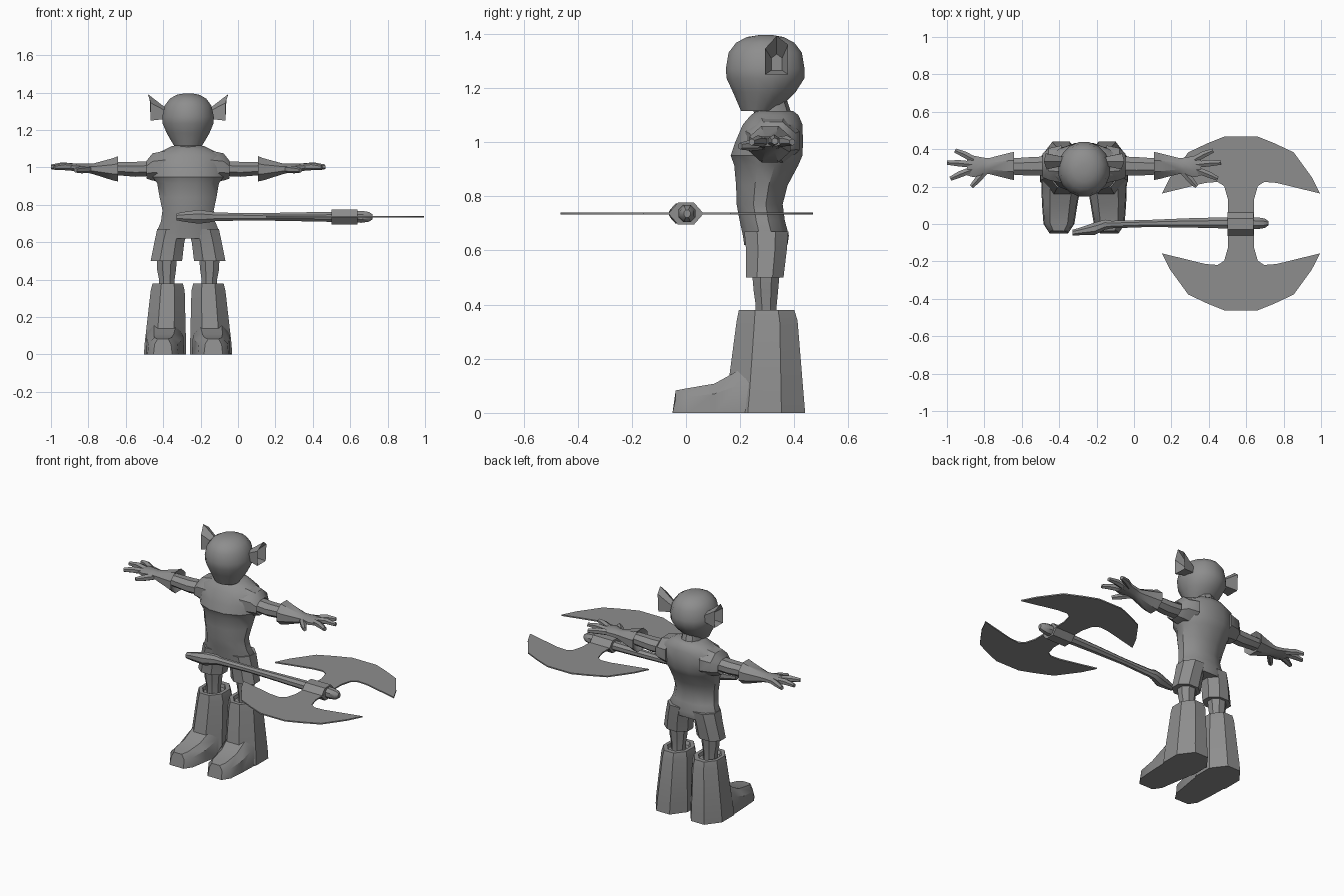
import bpy, bmesh, math
from mathutils import Vector

CX = -0.267  # centre line of the figure
grey = bpy.data.materials.new("grey")
grey.diffuse_color = (0.27, 0.27, 0.27, 1)


def finish(name, bm, cx=0.0, mirror=False, angle=35):
    bmesh.ops.recalc_face_normals(bm, faces=bm.faces[:])
    me = bpy.data.meshes.new(name)
    bm.to_mesh(me)
    bm.free()
    me.materials.append(grey)
    ob = bpy.data.objects.new(name, me)
    ob.location.x = cx
    bpy.context.collection.objects.link(ob)
    if mirror:
        ob.modifiers.new("Mirror", 'MIRROR').use_mirror_merge = False
    bpy.ops.object.select_all(action='DESELECT')
    ob.select_set(True)
    bpy.context.view_layer.objects.active = ob
    bpy.ops.object.shade_smooth_by_angle(angle=math.radians(angle))
    return ob


def loft(bm, rings):
    """Skin a list of equal-length point rings and cap both ends."""
    vs = [[bm.verts.new(p) for p in r] for r in rings]
    n = len(vs[0])
    for a, b in zip(vs, vs[1:]):
        for i in range(n):
            j = (i + 1) % n
            bm.faces.new((a[i], a[j], b[j], b[i]))
    bm.faces.new(vs[0])
    bm.faces.new(vs[-1][::-1])


def unit(n):
    """Polygon with flat sides touching the unit square."""
    k = 1 / math.cos(math.pi / n)
    return [(k * math.cos((i + .5) * 2 * math.pi / n), k * math.sin((i + .5) * 2 * math.pi / n)) for i in range(n)]


def z_rings(rows, n):
    """rows: z, x0, x1, y0, y1 extents"""
    return [[((a + b) / 2 + (b - a) / 2 * u, (c + d) / 2 + (d - c) / 2 * v, z) for u, v in unit(n)]
            for z, a, b, c, d in rows]


def x_rings(rows, n):
    """rows: x, y0, y1, z0, z1 extents"""
    return [[(x, (a + b) / 2 + (b - a) / 2 * u, (c + d) / 2 + (d - c) / 2 * v) for u, v in unit(n)]
            for x, a, b, c, d in rows]


def part(name, rings, cx=CX, mirror=False, angle=35):
    bm = bmesh.new()
    loft(bm, rings)
    return finish(name, bm, cx, mirror, angle)


# head: smooth dome narrowing to the chin
head = [(1.395, .025, .27, .32), (1.388, .062, .225, .36), (1.367, .098, .185, .40), (1.33, .125, .157, .428),
        (1.27, .138, .147, .438), (1.235, .136, .15, .437), (1.185, .115, .173, .405), (1.15, .095, .188, .37),
        (1.115, .074, .203, .33)]
part("head", z_rings([(z, -w, w, a, b) for z, w, a, b in head], 16))

# ears: flared cups
ear_in = [(.115, .31, 1.26), (.115, .31, 1.30), (.115, .335, 1.315), (.115, .36, 1.30), (.115, .36, 1.26)]
ear_out = [(.20, .292, 1.25), (.20, .292, 1.345), (.215, .335, 1.392), (.205, .377, 1.36), (.20, .377, 1.25)]
ear_cup = [(.15, .315, 1.265), (.15, .315, 1.31), (.15, .335, 1.325), (.15, .355, 1.31), (.15, .355, 1.265)]
part("ears", [ear_in, ear_out, ear_cup], mirror=True)

# neck
part("neck", z_rings([(1.06, -.065, .065, .27, .40), (1.17, -.055, .055, .235, .365)], 10))

# torso: collar, shoulders, chest, waist, hips
torso = [(1.115, .085, .262, .395), (1.10, .115, .24, .415), (1.065, .185, .21, .43), (1.0, .195, .182, .432),
         (.95, .19, .165, .43), (.915, .165, .178, .415), (.84, .152, .185, .375), (.77, .137, .187, .357),
         (.71, .145, .198, .365), (.655, .168, .21, .38), (.62, .165, .215, .375)]
part("torso", z_rings([(z, -w, w, a, b) for z, w, a, b in torso], 12))

# short trouser legs
part("trouser_legs", z_rings([(.67, .0, .165, .215, .378), (.60, .02, .18, .222, .372),
                              (.50, .032, .2, .222, .36)], 8), mirror=True)

# legs
part("legs", z_rings([(.56, .055, .17, .24, .35), (.45, .065, .165, .25, .34), (.40, .072, .155, .257, .335),
                      (.33, .072, .155, .257, .335)], 8), mirror=True)

# boot shafts
part("boot_shafts", z_rings([(.0, .01, .236, .14, .44), (.06, .011, .232, .15, .435), (.34, .018, .2, .187, .412),
                             (.38, .028, .19, .195, .40), (.38, .05, .17, .22, .37), (.36, .055, .165, .23, .365)], 8),
     mirror=True)

# boot feet: flat-soled sections running forward to the toe


def foot(y, lo, hi, h, y_sole):
    m = (hi - lo) * .22
    return [(lo, y_sole, 0), (lo + .006, y, h * .65), (lo + m, y, h), (hi - m, y, h), (hi - .006, y, h * .65),
            (hi, y_sole, 0)]


part("boot_feet", [foot(.30, .02, .23, .19, .30), foot(.19, .02, .228, .155, .19), foot(.105, .035, .225, .108, .105),
                   foot(.0, .052, .217, .09, .0), foot(-.038, .085, .185, .083, -.05)], mirror=True)

# sleeves and arms
part("sleeves", x_rings([(.12, .22, .42, .92, 1.09), (.19, .235, .405, .93, 1.075), (.222, .25, .375, .94, 1.035),
                         (.20, .27, .355, .96, 1.02)], 8), mirror=True)
part("arms", x_rings([(.18, .262, .362, .955, 1.035), (.28, .258, .358, .95, 1.03), (.40, .265, .35, .96, 1.03)], 8),
     mirror=True)

# gloves: wide cuff, wrist and palm
part("gloves", x_rings([(.40, .275, .345, .955, 1.03), (.375, .235, .385, .925, 1.06), (.40, .24, .38, .93, 1.05),
                        (.51, .268, .352, .965, 1.02), (.54, .265, .355, .972, 1.02), (.59, .25, .365, .98, 1.02),
                        (.625, .26, .36, .985, 1.015)], 8), mirror=True)

# fingers: base, knuckle and tip
bm = bmesh.new()
for points in [((.59, .345, 1.0), (.64, .372, 1.005), (.69, .393, 1.0)),
               ((.60, .318, 1.0), (.67, .325, 1.008), (.733, .328, 1.003)),
               ((.60, .29, 1.0), (.665, .265, 1.005), (.715, .242, 1.0)),
               ((.53, .28, .99), (.57, .235, .988), (.602, .2, .985))]:
    pts = [Vector(p) for p in points]
    d = (pts[-1] - pts[0]).normalized()
    side = d.cross(Vector((0, 0, 1))).normalized()
    up = side.cross(d)
    loft(bm, [[p + r * (u * side + v * up) for u, v in unit(6)] for p, r in zip(pts, (.017, .017, .011))])
finish("fingers", bm, CX, True)

# axe handle with pommel and tapered tip
ZA = .736
handle = [(-.33, -.047, .016, .018), (-.29, -.04, .02, .026), (-.21, -.025, .033, .037), (-.155, -.004, .027, .03),
          (-.12, -.003, .02, .023), (.08, .003, .019, .019), (.3, .006, .025, .023), (.5, .006, .03, .027),
          (.66, .004, .032, .032), (.70, .004, .025, .026), (.718, .004, .012, .014)]
part("axe_handle", x_rings([(x, y - a, y + a, ZA - b, ZA + b) for x, y, a, b in handle], 8), cx=0)

# axe socket block, hexagonal
hexa = [(-.065, 0), (-.03, -.04), (.03, -.04), (.065, 0), (.03, .04), (-.03, .04)]
part("axe_socket", [[(x, y, ZA + z) for y, z in hexa] for x in (.5, .64)], cx=0)

# axe blades: half outline from the neck to the edge, mirrored both ways
MX, MY = .572, .003
half = [(.07, .0), (.07, .13), (.09, .2), (.125, .222), (.19, .217), (.423, .16), (.378, .248), (.282, .38),
        (.18, .428), (.085, .466)]
outline = [(x, y) for x, y in half] + [(-x, y) for x, y in half[::-1]]
for name, s in (("back_blade", 1), ("front_blade", -1)):
    part(name, [[(MX + x, MY + s * y, ZA + z) for x, y in outline] for z in (-.004, .004)], cx=0)
